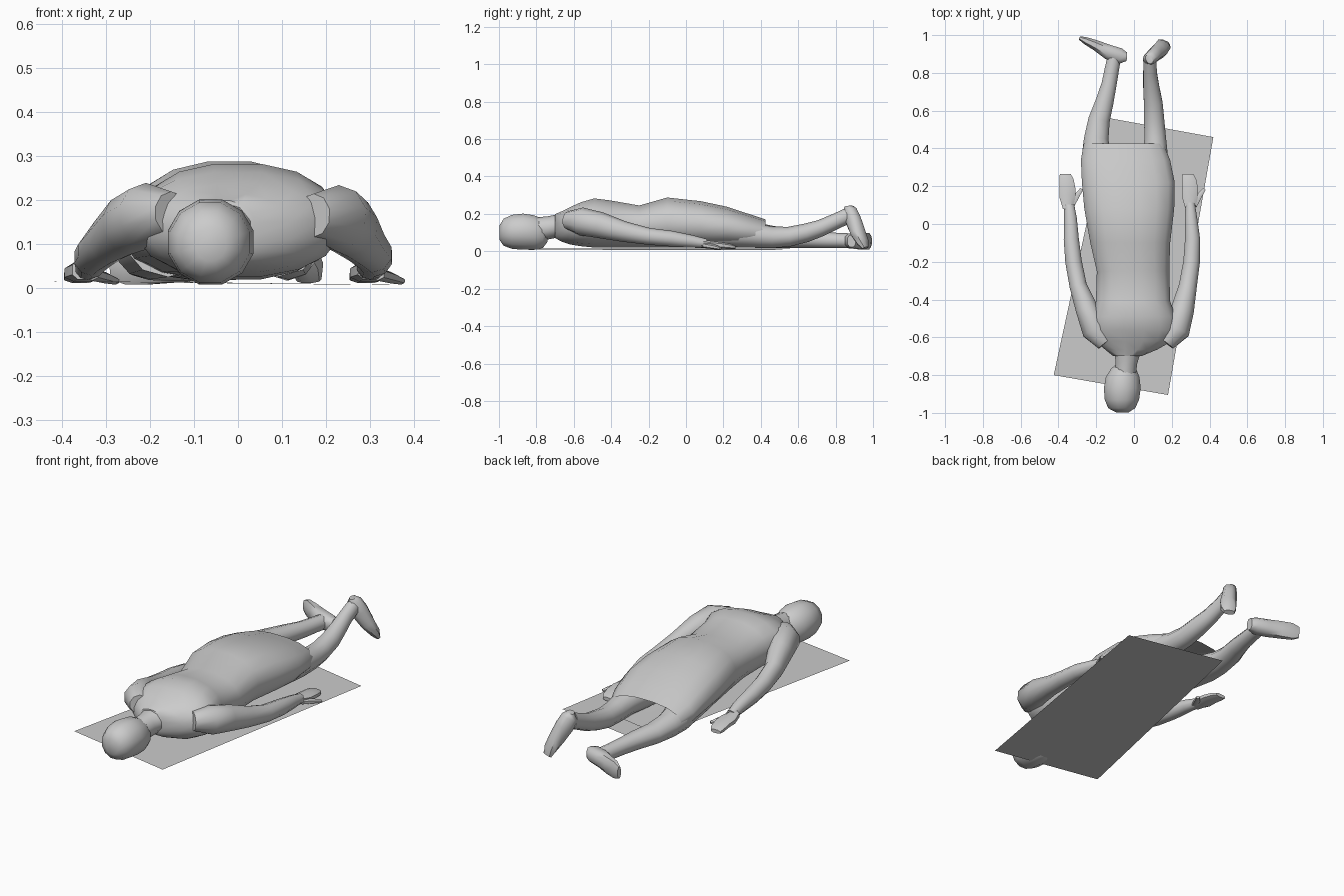
import bpy, bmesh, math
from mathutils import Vector

grey = bpy.data.materials.new("light_grey")
grey.diffuse_color = (0.6, 0.6, 0.6, 1)


def finish(name, bm):
    me = bpy.data.meshes.new(name)
    bm.to_mesh(me)
    bm.free()
    ob = bpy.data.objects.new(name, me)
    bpy.context.collection.objects.link(ob)
    me.materials.append(grey)
    bpy.ops.object.select_all(action='DESELECT')
    ob.select_set(True)
    bpy.context.view_layer.objects.active = ob
    bpy.ops.object.shade_smooth_by_angle(angle=math.radians(50))
    return ob


def loft(name, rows, sides=10, power=2.0, cap_end=True, fixed=None):
    """Rows are (x, y, z, half width, half height); rings follow the path."""
    bm = bmesh.new()
    pts = [Vector(r[:3]) for r in rows]
    rings = []
    for i, r in enumerate(rows):
        t = fixed or (pts[min(i + 1, len(pts) - 1)] - pts[max(i - 1, 0)]).normalized()
        side = t.cross(Vector((0, 0, 1))).normalized()
        up = side.cross(t)
        ring = []
        for k in range(sides):
            a = 2 * math.pi * (k + 0.5) / sides
            c, s = math.cos(a), math.sin(a)
            u = math.copysign(abs(c) ** (2 / power), c) * r[3]
            v = math.copysign(abs(s) ** (2 / power), s) * r[4]
            ring.append(bm.verts.new(pts[i] + side * u + up * v))
        rings.append(ring)
    for a, b in zip(rings, rings[1:]):
        for k in range(sides):
            j = (k + 1) % sides
            bm.faces.new((a[k], a[j], b[j], b[k]))
    bm.faces.new(rings[0][::-1])
    if cap_end:
        bm.faces.new(rings[-1])
    bmesh.ops.recalc_face_normals(bm, faces=bm.faces)
    return finish(name, bm)


ALONG = Vector((0, 1, 0))

# Thin ground sheet
bm = bmesh.new()
bm.faces.new([bm.verts.new(p) for p in (
    (-0.425, -0.80, 0.016), (0.18, -0.905, 0.009), (0.42, 0.46, 0.007), (-0.13, 0.56, 0.014))])
finish("ground_sheet", bm)

# Clothed torso, open at the hem: (y, centre x, half width, bottom, top)
torso = [(-0.70, -0.035, 0.075, 0.07, 0.20), (-0.665, -0.015, 0.14, 0.05, 0.215),
         (-0.62, 0.0, 0.205, 0.035, 0.238), (-0.56, 0.0, 0.235, 0.025, 0.265),
         (-0.49, 0.0, 0.225, 0.018, 0.285), (-0.41, -0.005, 0.20, 0.018, 0.275),
         (-0.25, -0.005, 0.195, 0.018, 0.247), (-0.10, -0.02, 0.215, 0.018, 0.29),
         (0.08, -0.025, 0.242, 0.018, 0.27), (0.22, -0.03, 0.25, 0.018, 0.24),
         (0.34, -0.045, 0.24, 0.018, 0.20), (0.425, -0.055, 0.215, 0.018, 0.172)]
loft("clothed_torso", [(x, y, (b + t) / 2, w, (t - b) / 2) for y, x, w, b, t in torso],
     16, 2.25, False, ALONG)

# Head and neck
loft("neck", [(-0.01, -0.62, 0.14, 0.10, 0.07), (-0.035, -0.69, 0.135, 0.07, 0.062),
              (-0.04, -0.74, 0.125, 0.06, 0.062), (-0.05, -0.82, 0.115, 0.06, 0.065)], 10, 2, True, ALONG)
loft("head", [(-0.062, -0.997, 0.10, 0.035, 0.04), (-0.065, -0.975, 0.102, 0.074, 0.075),
              (-0.064, -0.93, 0.104, 0.094, 0.094), (-0.062, -0.87, 0.105, 0.101, 0.10),
              (-0.060, -0.81, 0.10, 0.092, 0.095), (-0.055, -0.765, 0.095, 0.068, 0.08),
              (-0.05, -0.74, 0.10, 0.04, 0.05)], 12, 2, True, ALONG)

# Arms, hands and thumbs
loft("right_arm", [(0.17, -0.63, 0.165, 0.05, 0.05), (0.225, -0.56, 0.16, 0.075, 0.075),
                   (0.255, -0.46, 0.14, 0.065, 0.07), (0.285, -0.33, 0.105, 0.05, 0.055),
                   (0.305, -0.20, 0.08, 0.046, 0.045), (0.31, -0.08, 0.068, 0.042, 0.042),
                   (0.302, 0.03, 0.053, 0.034, 0.034), (0.297, 0.11, 0.042, 0.026, 0.024)])
loft("left_arm", [(-0.15, -0.63, 0.17, 0.05, 0.05), (-0.205, -0.56, 0.165, 0.075, 0.075),
                  (-0.25, -0.45, 0.145, 0.062, 0.07), (-0.295, -0.33, 0.11, 0.048, 0.055),
                  (-0.32, -0.20, 0.085, 0.046, 0.046), (-0.332, -0.08, 0.07, 0.042, 0.042),
                  (-0.336, 0.03, 0.055, 0.035, 0.034), (-0.343, 0.10, 0.043, 0.028, 0.025)])
for name, s, x in (("right", 1, 0.297), ("left", -1, -0.352)):
    loft(name + "_hand", [(x, 0.08, 0.042, 0.026, 0.023), (x, 0.14, 0.035, 0.045, 0.021),
                          (x, 0.19, 0.032, 0.044, 0.018), (x - 0.006, 0.24, 0.026, 0.04, 0.015),
                          (x - 0.012, 0.265, 0.022, 0.03, 0.010)], 8, 2.6, True, ALONG)
    # both thumbs point towards +x
    loft(name + "_thumb", [(x + 0.02, 0.10, 0.032, 0.02, 0.015), (x + 0.05, 0.15, 0.024, 0.016, 0.013),
                           (x + 0.075, 0.185, 0.016, 0.01, 0.008)], 6)

# Left leg lying flat, foot turned outward
loft("left_leg", [(-0.16, 0.15, 0.11, 0.10, 0.085), (-0.20, 0.36, 0.088, 0.082, 0.068),
                  (-0.20, 0.45, 0.078, 0.068, 0.06), (-0.185, 0.55, 0.07, 0.06, 0.052),
                  (-0.155, 0.65, 0.066, 0.05, 0.048), (-0.132, 0.74, 0.06, 0.042, 0.043),
                  (-0.117, 0.82, 0.058, 0.04, 0.04), (-0.105, 0.88, 0.056, 0.038, 0.04)])
loft("left_foot", [(-0.038, 0.885, 0.055, 0.024, 0.034), (-0.075, 0.888, 0.056, 0.046, 0.042),
                   (-0.135, 0.91, 0.056, 0.042, 0.045), (-0.20, 0.945, 0.054, 0.03, 0.048),
                   (-0.255, 0.97, 0.054, 0.021, 0.048), (-0.288, 0.985, 0.052, 0.010, 0.034)], 8, 2.4)

# Right leg with raised shin, toes hanging down
loft("right_leg", [(0.09, 0.15, 0.11, 0.10, 0.085), (0.115, 0.36, 0.085, 0.068, 0.066),
                   (0.112, 0.46, 0.075, 0.06, 0.058), (0.107, 0.55, 0.078, 0.056, 0.053),
                   (0.102, 0.64, 0.098, 0.052, 0.050), (0.092, 0.72, 0.124, 0.045, 0.045),
                   (0.085, 0.80, 0.16, 0.038, 0.042), (0.085, 0.865, 0.19, 0.036, 0.042)])
loft("right_foot", [(0.08, 0.872, 0.24, 0.026, 0.018), (0.085, 0.875, 0.215, 0.036, 0.042),
                    (0.105, 0.895, 0.165, 0.038, 0.046), (0.135, 0.92, 0.10, 0.044, 0.038),
                    (0.155, 0.945, 0.05, 0.042, 0.028), (0.162, 0.96, 0.018, 0.03, 0.014)], 8, 2.4)
